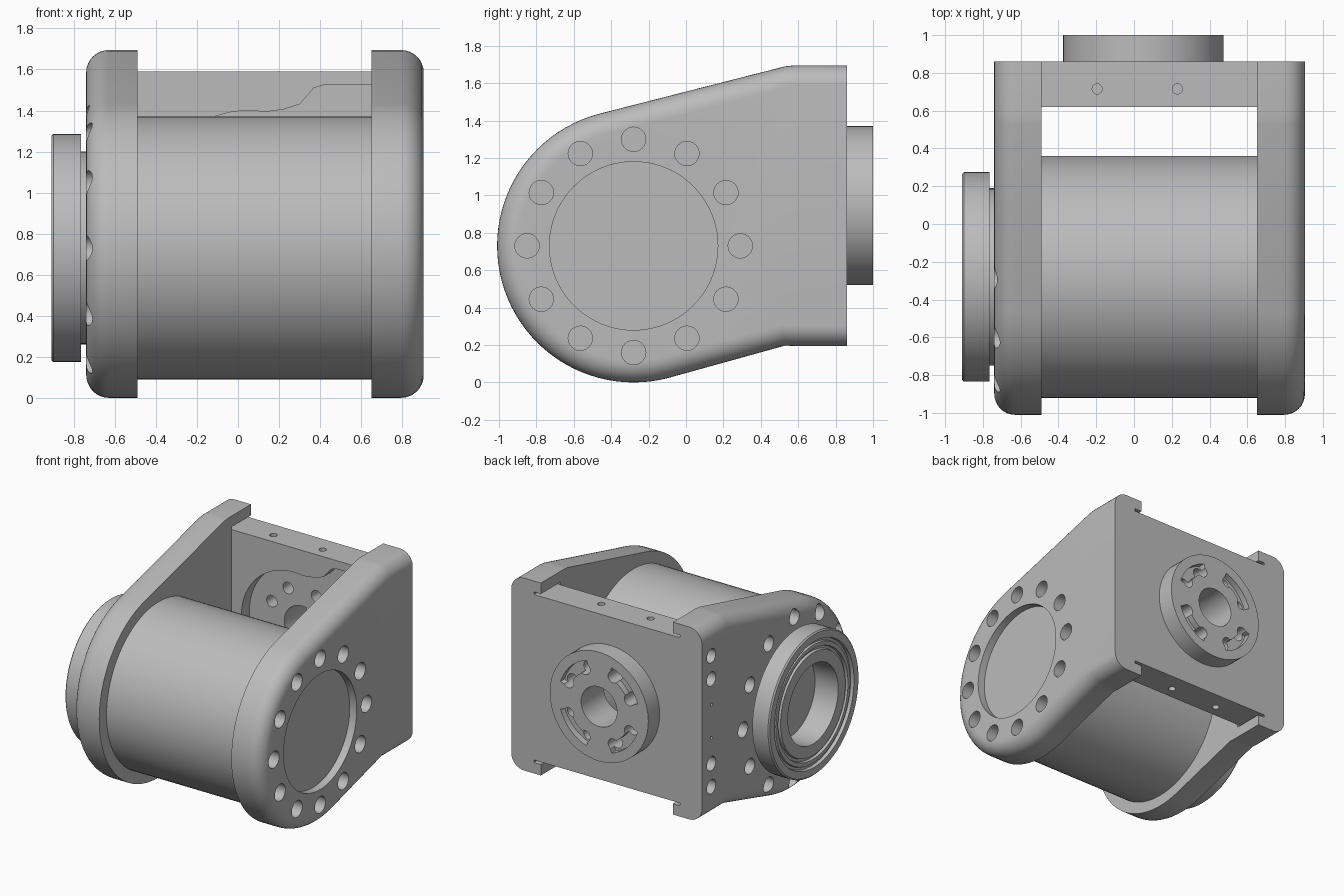
import bpy, bmesh
from math import cos, sin, pi, radians
from mathutils import Vector, Matrix

if "Cube" in bpy.data.objects:
    bpy.data.objects.remove(bpy.data.objects["Cube"])

metal = bpy.data.materials.new("light_grey_metal")
GREY = (0.5, 0.5, 0.5, 1)
metal.diffuse_color = GREY
metal.use_nodes = True
metal.node_tree.nodes["Principled BSDF"].inputs["Base Color"].default_value = GREY

HUB = (-0.28, 0.73)      # roller axis (y, z)
FLANGE = (0.05, 0.945)   # rear flange axis (x, z)
R = 0.73
LEFT_IN, LEFT_OUT, RIGHT_IN, RIGHT_OUT = 0.65, 0.905, -0.49, -0.74
BACK = 0.86


def arc(c, r, a0, a1, n):
    return [(c[0] + r * cos(radians(a0 + (a1 - a0) * i / n)),
             c[1] + r * sin(radians(a0 + (a1 - a0) * i / n))) for i in range(n + 1)]


def circle(c, r, n=64):
    return arc(c, r, 0, 360, n)[:-1]


def ring(c, r, angles):
    return [arc(c, r, a, a, 1)[0] for a in angles]


def place(p, axis, t):
    return {"x": (t, p[0], p[1]), "y": (p[0], t, p[1]), "z": (p[0], p[1], t)}[axis]


def finish(name, bm):
    bmesh.ops.recalc_face_normals(bm, faces=bm.faces)
    me = bpy.data.meshes.new(name)
    bm.to_mesh(me)
    bm.free()
    me.materials.append(metal)
    ob = bpy.data.objects.new(name, me)
    bpy.context.collection.objects.link(ob)
    return ob


def add_prism(bm, pts, axis, a, b):
    lo = [bm.verts.new(place(p, axis, a)) for p in pts]
    hi = [bm.verts.new(place(p, axis, b)) for p in pts]
    bm.faces.new(lo)
    cap = bm.faces.new(hi)
    for i in range(len(pts)):
        j = (i + 1) % len(pts)
        bm.faces.new((lo[i], lo[j], hi[j], hi[i]))
    return cap


def prisms(name, outlines, axis, a, b):
    bm = bmesh.new()
    for pts in outlines:
        add_prism(bm, pts, axis, a, b)
    return finish(name, bm)


def cut(ob, outlines, axis, a, b):
    cutter = prisms("cutter", outlines, axis, a, b)
    cutter.hide_render = True
    mod = ob.modifiers.new("cut", "BOOLEAN")
    mod.operation, mod.solver, mod.object = "DIFFERENCE", "EXACT", cutter
    bpy.context.view_layer.objects.active = ob
    bpy.ops.object.modifier_apply(modifier=mod.name)
    bpy.data.objects.remove(cutter)


def rect(x0, x1, y0, y1):
    return [(x0, y0), (x1, y0), (x1, y1), (x0, y1)]


def lathe(name, profile):
    """Closed (x, radius) profile spun about the roller axis."""
    bm = bmesh.new()
    vs = [bm.verts.new((x, HUB[0], HUB[1] + r)) for x, r in profile]
    es = [bm.edges.new((vs[i], vs[i + 1])) for i in range(len(vs) - 1)]
    bmesh.ops.spin(bm, geom=vs + es, cent=(0, *HUB), axis=(1, 0, 0),
                   angle=2 * pi, steps=80)
    bmesh.ops.remove_doubles(bm, verts=bm.verts, dist=1e-4)
    return finish(name, bm)


# Side plates: round nose widening to a square tail, outer rim filleted
outline = arc(HUB, R, 105, 285, 48) + [(0.53, 0.197), (0.58, 0.195), (BACK, 0.195),
                                       (BACK, 1.695), (0.58, 1.695), (0.53, 1.69)]


def side_plate(name, inner, outer):
    bm = bmesh.new()
    cap = add_prism(bm, outline, "x", inner, outer)
    rim = [e for e in cap.edges if min(v.co.y for v in e.verts) < BACK - 0.01]
    bmesh.ops.recalc_face_normals(bm, faces=bm.faces)
    bmesh.ops.bevel(bm, geom=rim, offset=0.11, offset_type="OFFSET", segments=8,
                    profile=0.5, affect="EDGES", clamp_overlap=False)
    return finish(name, bm)


thirty = range(0, 360, 30)
left_plate = side_plate("left_side_plate", LEFT_IN, LEFT_OUT)
cut(left_plate, [circle(HUB, 0.45, 80)], "x", LEFT_OUT - 0.06, 1.1)
cut(left_plate, [circle(c, 0.065, 24) for c in ring(HUB, 0.57, thirty)],
    "x", LEFT_OUT - 0.14, 1.1)

right_plate = side_plate("right_side_plate", RIGHT_IN, RIGHT_OUT)
cut(right_plate, [circle(c, 0.06, 24) for c in ring(HUB, 0.635, thirty)],
    "x", -1.1, RIGHT_OUT + 0.12)
tail_holes = [circle((0.745, FLANGE[1] + s * h), r, 24)
              for s in (-1, 1) for h, r in ((0.33, 0.055), (0.51, 0.055), (0.13, 0.012))]
cut(right_plate, tail_holes, "x", -1.1, RIGHT_OUT + 0.12)
cut(right_plate, [circle(HUB, 0.36, 64)], "x", -1.1, RIGHT_OUT + 0.12)

# Thin relief slots beside the cross plate
for plate, x0, x1 in ((left_plate, 0.6, 0.71), (right_plate, -0.55, -0.44)):
    cut(plate, [rect(x0, x1, z, z + 0.02) for z in (0.28, 1.59)], "y", 0.62, 1.0)

# Roller between the plates
roller = prisms("roller", [circle(HUB, 0.64, 96)], "x", RIGHT_IN, LEFT_IN)

# Cross plate with a front pocket that opens into a channel on the left
cross_plate = prisms("cross_plate", [rect(RIGHT_IN, LEFT_IN, 0.30, 1.59)], "y", 0.62, BACK)
wave = [(0.66, 1.525), (0.42, 1.525), (0.37, 1.51), (0.30, 1.43), (0.22, 1.405)]
mirrored = [(x, 2 * FLANGE[1] - z) for x, z in reversed(wave)]
cut(cross_plate, [wave + arc(FLANGE, 0.455, 80, 280, 40) + mirrored], "y", 0.5, 0.72)
cut(cross_plate, [circle((x, 0.715), 0.027, 20) for x in (-0.195, 0.23)], "z", 1.51, 1.8)
cut(cross_plate, [circle((x, 0.715), 0.027, 20) for x in (-0.195, 0.23)], "z", 0.1, 0.38)

# Rear flange with centre bore, bolt holes and shallow curved pockets
flange = prisms("rear_flange", [circle(FLANGE, 0.425, 80)], "y", BACK, 1.0)
bolts = [circle(c, 0.045, 20)
         for c in ring(FLANGE, 0.29, [a + d for a in range(45, 360, 90) for d in (-20, 20)])]
pockets = [arc(FLANGE, 0.35, a - 27, a + 27, 12) + arc(FLANGE, 0.27, a + 27, a - 27, 12)
           for a in range(45, 360, 90)]
cut(flange, pockets, "y", 0.95, 1.1)
for part in (flange, cross_plate):
    cut(part, bolts + [circle(FLANGE, 0.155, 40)], "y", 0.4, 1.2)

# Bearing on the right plate: neck, grooved face and deep open centre
bearing = lathe("bearing", [
    (-0.70, 0.47), (-0.765, 0.47), (-0.765, 0.555), (-0.90, 0.555), (-0.91, 0.545),
    (-0.91, 0.49), (-0.885, 0.485), (-0.885, 0.465), (-0.90, 0.46), (-0.90, 0.43),
    (-0.88, 0.425), (-0.88, 0.405), (-0.90, 0.40), (-0.90, 0.31), (-0.70, 0.31),
    (-0.70, 0.0)])

for ob in bpy.context.collection.objects:
    if ob.type == "MESH":
        bpy.ops.object.select_all(action="DESELECT")
        ob.select_set(True)
        bpy.context.view_layer.objects.active = ob
        bpy.ops.object.shade_smooth_by_angle(angle=radians(30))
